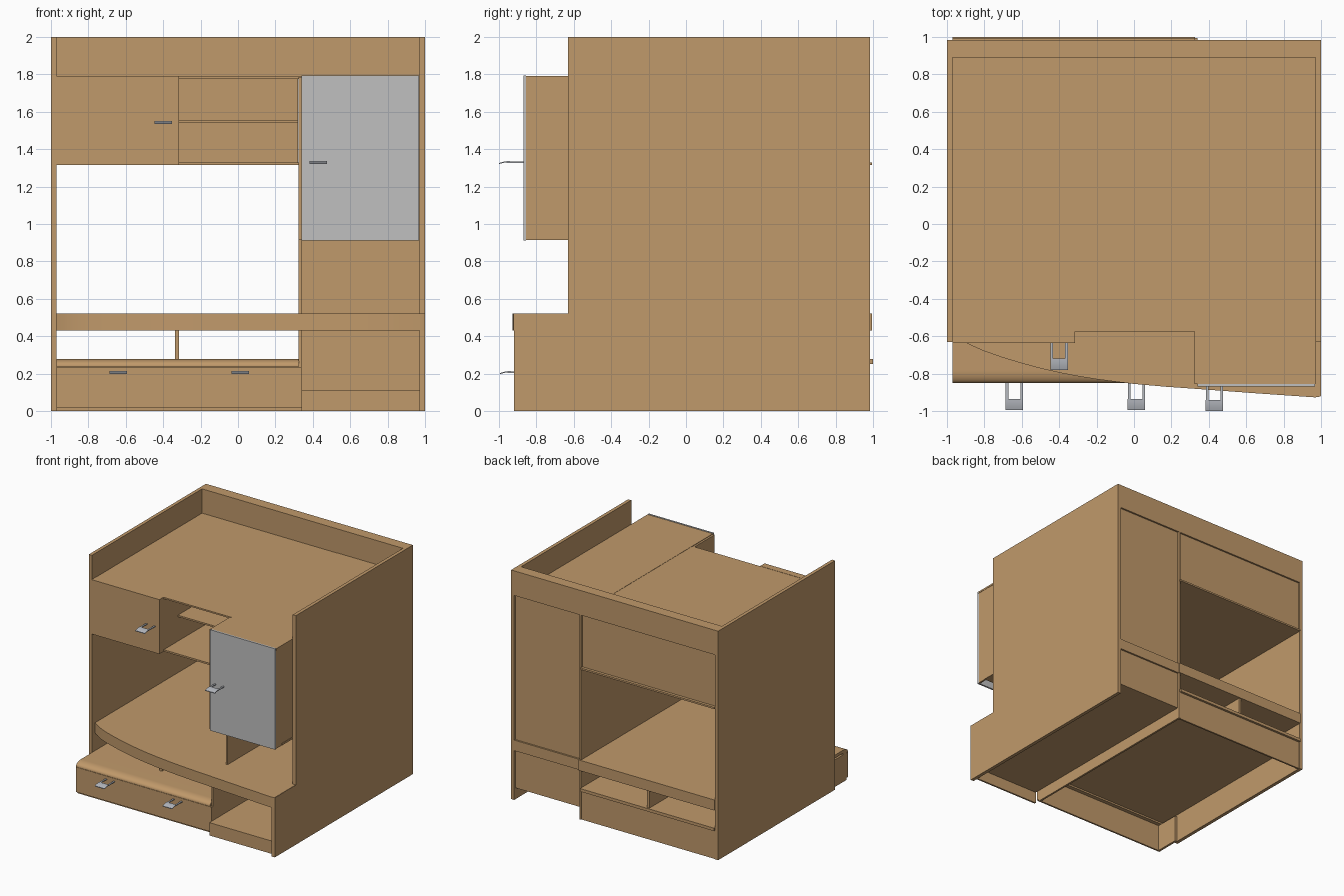
import bpy, bmesh, math

if "Cube" in bpy.data.objects:
    bpy.data.objects.remove(bpy.data.objects["Cube"])

def material(name, rgb):
    m = bpy.data.materials.new(name)
    m.diffuse_color = (*rgb, 1)
    m.use_nodes = True
    m.node_tree.nodes["Principled BSDF"].inputs["Base Color"].default_value = m.diffuse_color
    return m

WOOD = material("oak wood", (0.53, 0.32, 0.145))
GREY = material("door grey", (0.53, 0.53, 0.53))
METAL = material("handle metal", (0.47, 0.49, 0.53))

def finish(name, bm, mat):
    bmesh.ops.recalc_face_normals(bm, faces=bm.faces)
    me = bpy.data.meshes.new(name)
    bm.to_mesh(me)
    bm.free()
    me.materials.append(mat)
    ob = bpy.data.objects.new(name, me)
    bpy.context.collection.objects.link(ob)
    return ob

def prism(name, pts, axis, a, b, mat=WOOD, smooth=False):
    """Extrude a closed 2D profile along an axis, from a to b."""
    def place(p, t):
        return (t, p[0], p[1]) if axis == 'x' else (p[0], p[1], t)
    bm = bmesh.new()
    lo = [bm.verts.new(place(p, a)) for p in pts]
    hi = [bm.verts.new(place(p, b)) for p in pts]
    n = len(pts)
    bm.faces.new(lo)
    bm.faces.new(hi)
    for i in range(n):
        bm.faces.new((lo[i], lo[(i + 1) % n], hi[(i + 1) % n], hi[i]))
    ob = finish(name, bm, mat)
    if smooth:
        bpy.context.view_layer.objects.active = ob
        ob.select_set(True)
        bpy.ops.object.shade_smooth_by_angle(angle=math.radians(30))
        ob.select_set(False)
    return ob

def board(name, x0, x1, y0, y1, z0, z1, mat=WOOD):
    return prism(name, [(x0, y0), (x1, y0), (x1, y1), (x0, y1)], 'z', z0, z1, mat)

# outer side panels, the right one stepped forward at the bottom
board("left_side_panel", -1, -0.97, -0.63, 0.985, 0, 2)
prism("right_side_panel", [(-0.92, 0), (0.985, 0), (0.985, 2), (-0.63, 2),
                           (-0.63, 0.52), (-0.92, 0.52)], 'x', 0.97, 1)
board("top_back_rail", -0.97, 0.97, 0.89, 0.985, 1.785, 2)

# upper left cabinet with an open shelf bay
board("upper_cabinet_top", -0.97, 0.34, -0.575, 0.97, 1.775, 1.788)
board("upper_cabinet_bottom", -0.97, 0.325, -0.575, 0.995, 1.315, 1.33)
board("upper_cabinet_back", -0.97, 0.32, 0.955, 0.97, 1.33, 1.775)
board("upper_cabinet_divider", -0.335, -0.315, -0.61, 0.955, 1.33, 1.775)
board("upper_cabinet_shelf", -0.315, 0.32, -0.38, 0.955, 1.543, 1.557)
board("upper_cabinet_door", -0.97, -0.315, -0.635, -0.575, 1.315, 1.79)

# central partition, deep beside the grey door, shallower beneath it
prism("central_partition", [(-0.63, 0.52), (0.985, 0.52), (0.985, 1.785), (-0.855, 1.785),
                            (-0.855, 0.915), (-0.63, 0.915)], 'x', 0.323, 0.34)

# right tall cabinet
board("right_cabinet_top", 0.34, 0.97, -0.855, 0.97, 1.775, 1.79)
board("right_cabinet_bottom", 0.34, 0.97, -0.78, 0.955, 0.915, 0.932)
board("right_cabinet_side", 0.952, 0.967, -0.855, -0.6, 0.915, 1.775)
board("right_cabinet_back", 0.34, 0.97, 0.955, 0.97, 0.52, 1.785)
board("right_cabinet_door", 0.34, 0.967, -0.87, -0.855, 0.912, 1.793, GREY)

# curved counter
curve = [(-0.97, -0.585), (-0.93, -0.615), (-0.88, -0.645), (-0.8, -0.68), (-0.7, -0.715),
         (-0.6, -0.745), (-0.5, -0.772), (-0.4, -0.795), (-0.3, -0.814), (-0.2, -0.83),
         (-0.1, -0.843), (0, -0.855), (0.17, -0.87), (0.34, -0.882), (0.65, -0.905),
         (0.97, -0.927), (0.998, -0.922)]
prism("counter", curve + [(0.998, 0.985), (0.34, 0.985), (0.34, 0.995), (-0.97, 0.995)],
      'z', 0.43, 0.522, smooth=True)

# lower left drawer unit, open underneath, with a rounded front edge
nose = [(-0.78 - 0.07 * math.sin(a), 0.242 + 0.036 * math.cos(a))
        for a in [i * math.pi / 16 for i in range(9)]]
prism("drawer_unit_top", nose + [(-0.85, 0.237), (-0.78, 0.237), (-0.78, 0.252),
      (1.0, 0.252), (1.0, 0.278)], 'x', -0.97, 0.325, smooth=True)
board("drawer_front", -0.97, 0.34, -0.85, -0.83, 0.018, 0.235)
board("drawer_unit_plinth", -0.95, 0.325, -0.83, -0.815, 0, 0.237)
board("drawer_unit_left_side", -0.97, -0.95, -0.83, -0.6, 0, 0.237)
board("drawer_unit_back", -0.97, 0.323, 0.965, 0.98, 0, 0.252)
board("drawer_unit_right_side", 0.323, 0.34, -0.83, 0.985, 0, 0.43)
board("niche_divider", -0.337, -0.315, -0.6, 0.985, 0.278, 0.43)

# lower right open compartment
board("right_compartment_floor", 0.34, 0.97, -0.88, 0.97, 0.1, 0.112)
board("right_compartment_kick", 0.34, 0.97, -0.88, -0.865, 0, 0.1)
board("right_compartment_back", 0.34, 0.97, 0.955, 0.97, 0.112, 0.43)

# handles: two posts and a gently curved pull plate
def handle(name, x, y, z):
    for s in (-1, 1):
        board(name + "_post", x + s * 0.039 - 0.007, x + s * 0.039 + 0.007,
              y - 0.105, y, z - 0.003, z + 0.004, METAL)
    top = [(y - 0.085 - 0.06 * t, z + 0.007 - 0.011 * t * t) for t in (0, 0.25, 0.5, 0.75, 1)]
    low = [(p, q - 0.006) for p, q in reversed(top)]
    prism(name + "_pull", top + low, 'x', x - 0.047, x + 0.047, METAL, smooth=True)

handle("upper_door_handle", -0.4, -0.635, 1.545)
handle("grey_door_handle", 0.43, -0.855, 1.33)
for hx in (-0.64, 0.013):
    handle("drawer_handle", hx, -0.85, 0.207)
